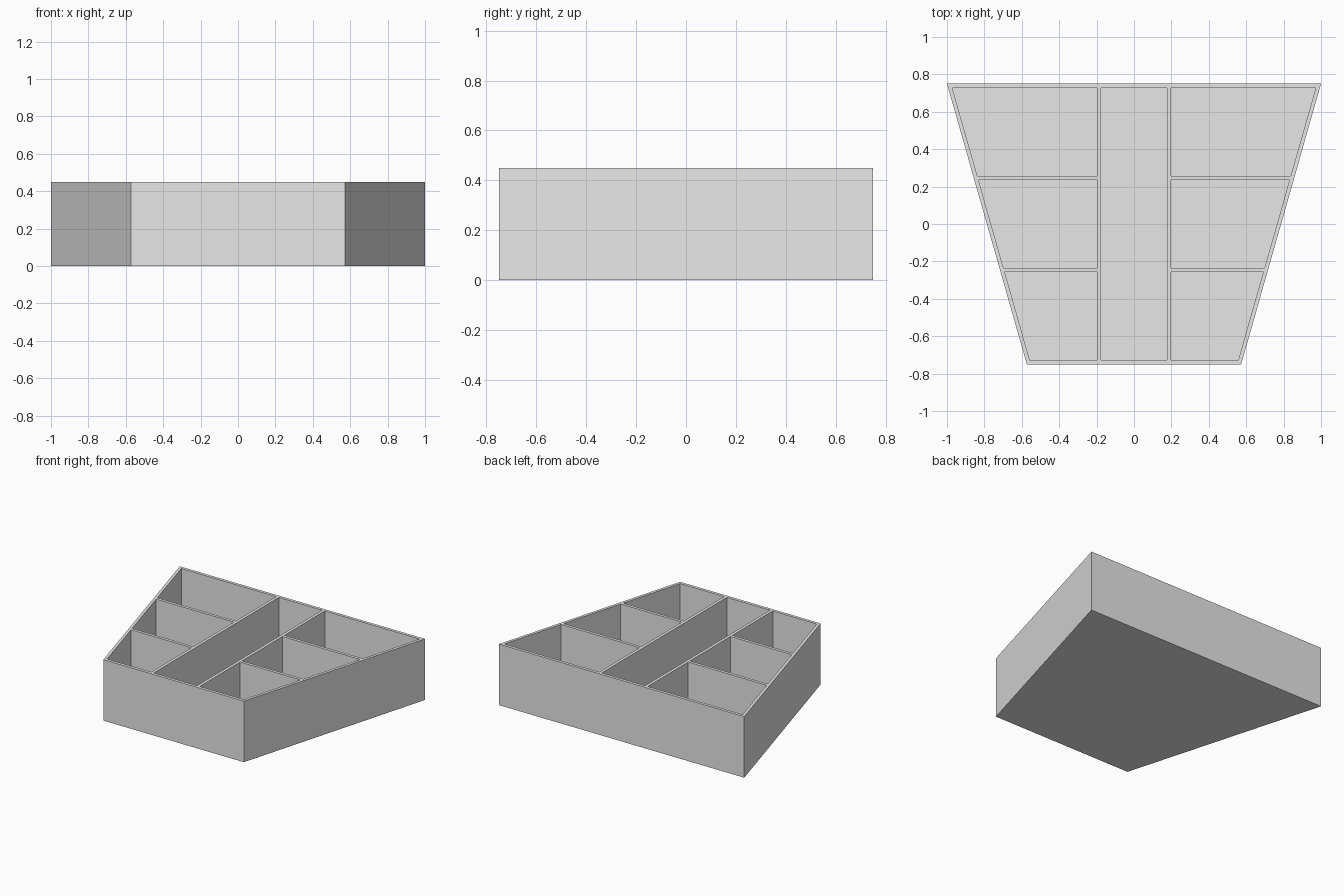
import bpy
import bmesh

cube = bpy.data.objects.get("Cube")
if cube:
    bpy.data.objects.remove(cube, do_unlink=True)

# Tray dimensions
HEIGHT, FLOOR, WALL = 0.45, 0.022, 0.022
HALF_DEPTH, BACK_HALF, FRONT_HALF = 0.75, 1.0, 0.573
AISLE = 0.176                                  # half width of the middle channel
SLOPE = (BACK_HALF - FRONT_HALF) / (2 * HALF_DEPTH)

grey = bpy.data.materials.new("light grey")
grey.use_nodes = True
grey.diffuse_color = (0.8, 0.8, 0.8, 1)
grey.node_tree.nodes["Principled BSDF"].inputs["Base Color"].default_value = grey.diffuse_color


def side_x(y):
    """Outer half width of the tray at depth y."""
    return (BACK_HALF + FRONT_HALF) / 2 + SLOPE * y


def prism(name, outline, z0, z1):
    """Extrude a flat outline from z0 up to z1."""
    bm = bmesh.new()
    base = bm.faces.new([bm.verts.new((x, y, z0)) for x, y in outline])
    top = bmesh.ops.extrude_face_region(bm, geom=[base])["geom"]
    verts = [v for v in top if isinstance(v, bmesh.types.BMVert)]
    bmesh.ops.translate(bm, verts=verts, vec=(0, 0, z1 - z0))
    bmesh.ops.recalc_face_normals(bm, faces=bm.faces)
    mesh = bpy.data.meshes.new(name)
    bm.to_mesh(mesh)
    bm.free()
    obj = bpy.data.objects.new(name, mesh)
    bpy.context.scene.collection.objects.link(obj)
    mesh.materials.append(grey)
    return obj


# Solid tapered body
d = HALF_DEPTH
tray = prism("divided_tray", [(-side_x(-d), -d), (side_x(-d), -d),
                              (side_x(d), d), (-side_x(d), d)], 0, HEIGHT)

# Pockets: a full-length middle channel and three tapered bins on each side
inner = HALF_DEPTH - WALL
row = (2 * inner - 2 * WALL) / 3
pockets = [("middle_channel", [(-AISLE, -inner), (AISLE, -inner),
                               (AISLE, inner), (-AISLE, inner)])]
for i in range(3):
    y0 = -inner + i * (row + WALL)
    y1 = y0 + row
    x = AISLE + WALL
    bin_outline = [(x, y0), (side_x(y0) - WALL, y0), (side_x(y1) - WALL, y1), (x, y1)]
    for side, sign in (("left", 1), ("right", -1)):
        pockets.append((f"{side}_bin_{i + 1}", [(sign * px, py) for px, py in bin_outline]))

for name, outline in pockets:
    cutter = prism(name + "_cutter", outline, FLOOR, HEIGHT + 0.1)
    cutter.hide_render = True
    cutter.hide_viewport = True
    cut = tray.modifiers.new(name, "BOOLEAN")
    cut.operation = "DIFFERENCE"
    cut.solver = "EXACT"
    cut.object = cutter

# Bake the cuts and drop the cutters
bpy.context.view_layer.update()
evaluated = tray.evaluated_get(bpy.context.evaluated_depsgraph_get())
finished = bpy.data.meshes.new_from_object(evaluated)
tray.modifiers.clear()
tray.data = finished
for name, _ in pockets:
    bpy.data.objects.remove(bpy.data.objects[name + "_cutter"], do_unlink=True)
